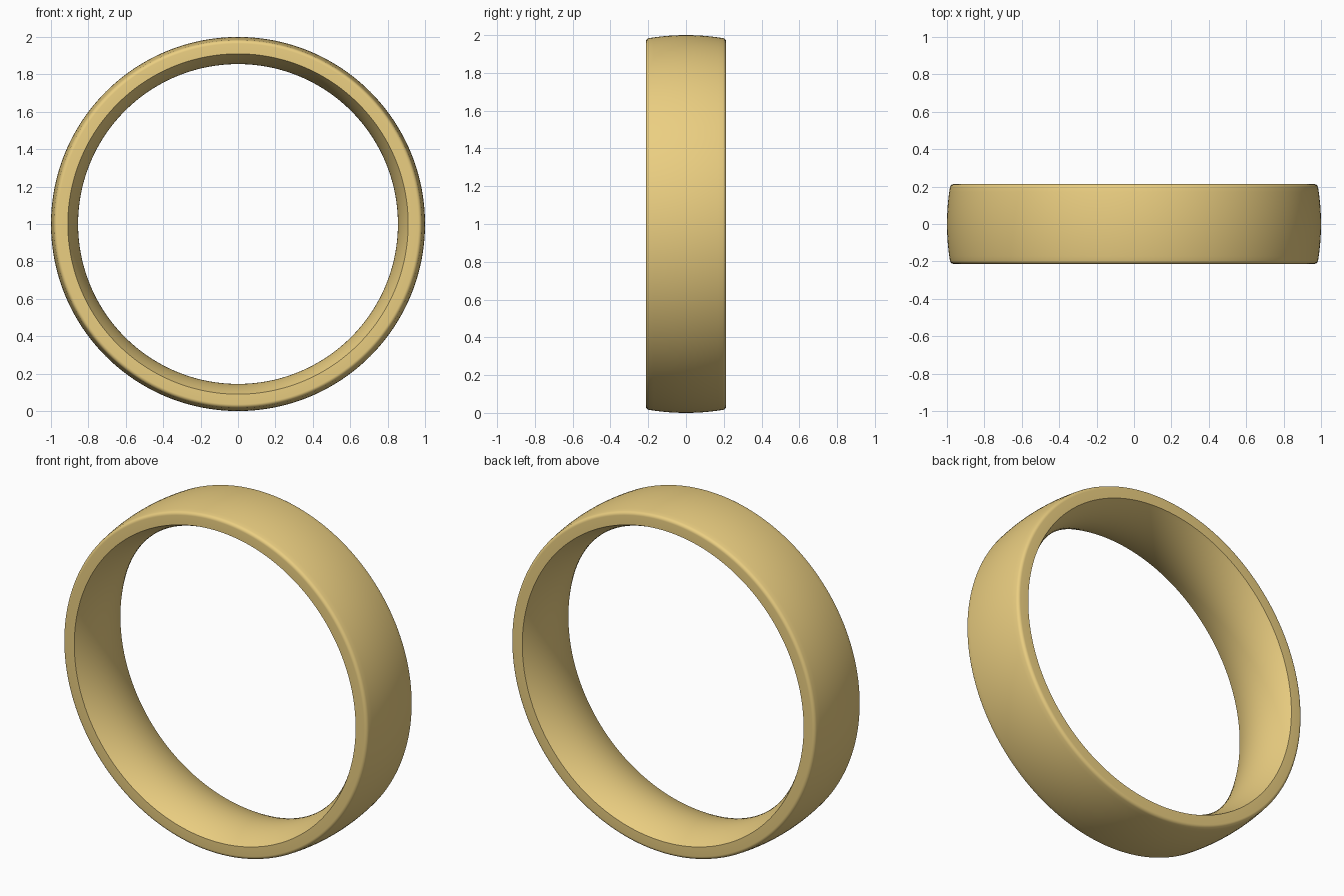
import bpy, bmesh
from math import sin, cos, pi, radians

if "Cube" in bpy.data.objects:
    bpy.data.objects.remove(bpy.data.objects["Cube"])

SEGMENTS = 192
HALF_W = 0.213      # half width of the band
OUT_R = 1.0         # outer crown radius
IN_R = 0.855        # smallest inner radius (middle of the bore)
EDGE_IN = 0.91      # inner radius at the flat faces
FILLET = 0.02


def half_profile():
    """Points (radius, y) from the outer crown over the edge to the bore, y >= 0."""
    pts = []
    y_end = HALF_W - FILLET + 0.003
    # domed outside
    for i in range(9):
        y = y_end * i / 8
        pts.append((OUT_R - 0.016 * (y / y_end) ** 2, y))
    # rounded outer edge
    cr, cy = OUT_R - 0.016 - FILLET, HALF_W - FILLET
    for i in range(1, 7):
        a = radians(12) + radians(78) * i / 6
        pts.append((cr + FILLET * cos(a), cy + FILLET * sin(a)))
    # flat side face, then comfort-fit bore curving inward
    for i in range(11):
        y = HALF_W * (1 - i / 10)
        pts.append((IN_R + (EDGE_IN - IN_R) * (y / HALF_W) ** 2, y))
    return pts


# mirror the half profile into a closed loop
half = half_profile()
profile = half + [(r, -y) for r, y in reversed(half[1:-1])]

# sweep the profile around the y axis
bm = bmesh.new()
rings = []
for s in range(SEGMENTS):
    a = 2 * pi * s / SEGMENTS
    rings.append([bm.verts.new((r * cos(a), y, 1 + r * sin(a))) for r, y in profile])
n = len(profile)
for s in range(SEGMENTS):
    r0, r1 = rings[s], rings[(s + 1) % SEGMENTS]
    for i in range(n):
        j = (i + 1) % n
        bm.faces.new((r0[i], r0[j], r1[j], r1[i]))
bmesh.ops.recalc_face_normals(bm, faces=bm.faces)
mesh = bpy.data.meshes.new("ring_band")
bm.to_mesh(mesh)
bm.free()

band = bpy.data.objects.new("ring_band", mesh)
bpy.context.collection.objects.link(band)

# gold material
gold = bpy.data.materials.new("gold")
gold.diffuse_color = (0.83, 0.62, 0.22, 1)
gold.use_nodes = True
gold.node_tree.nodes["Principled BSDF"].inputs["Base Color"].default_value = gold.diffuse_color
mesh.materials.append(gold)

# smooth surfaces, crisp inner rim
bpy.context.view_layer.objects.active = band
band.select_set(True)
bpy.ops.object.shade_smooth_by_angle(angle=radians(30))
